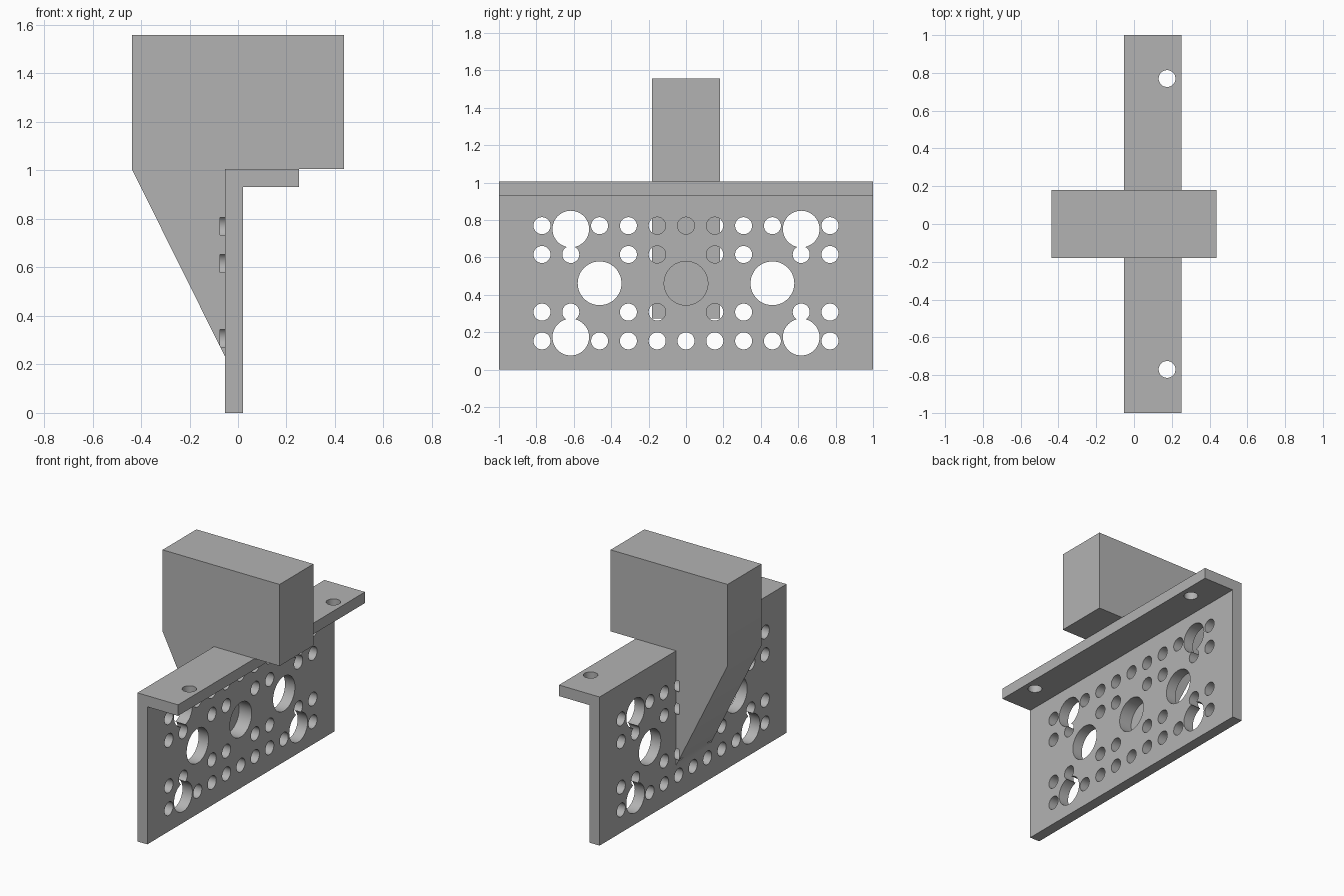
import bpy
import bmesh
import math
from mathutils import Matrix

cube = bpy.data.objects.get("Cube")
if cube:
    bpy.data.objects.remove(cube, do_unlink=True)

PITCH = 0.154       # spacing of the hole grid
TOP = 1.006         # top of the angle bracket
BACK, FACE = -0.053, 0.021

grey = bpy.data.materials.new("plain grey")
grey.use_nodes = True
colour = (0.45, 0.45, 0.45, 1)
grey.diffuse_color = colour
grey.node_tree.nodes["Principled BSDF"].inputs["Base Color"].default_value = colour


def make_object(name, bm):
    bmesh.ops.recalc_face_normals(bm, faces=bm.faces)
    mesh = bpy.data.meshes.new(name)
    bm.to_mesh(mesh)
    bm.free()
    mesh.materials.append(grey)
    obj = bpy.data.objects.new(name, mesh)
    bpy.context.collection.objects.link(obj)
    return obj


def extrude_profile(name, profile, half_width):
    """Extrude an x-z outline symmetrically along y."""
    bm = bmesh.new()
    face = bm.faces.new([bm.verts.new((x, -half_width, z)) for x, z in profile])
    new = bmesh.ops.extrude_face_region(bm, geom=[face])["geom"]
    verts = [g for g in new if isinstance(g, bmesh.types.BMVert)]
    bmesh.ops.translate(bm, verts=verts, vec=(0, 2 * half_width, 0))
    return make_object(name, bm)


def add_drill(bm, centre, radius, depth, sideways=True):
    turn = Matrix.Rotation(math.pi / 2, 4, "Y") if sideways else Matrix()
    bmesh.ops.create_cone(bm, cap_ends=True, segments=48, radius1=radius,
                          radius2=radius, depth=depth,
                          matrix=Matrix.Translation(centre) @ turn)


def combine(target, tool, operation):
    mod = target.modifiers.new(operation.lower(), "BOOLEAN")
    mod.operation = operation
    mod.solver = "EXACT"
    mod.object = tool
    bpy.context.view_layer.objects.active = target
    bpy.ops.object.modifier_apply(modifier=mod.name)
    bpy.data.objects.remove(tool, do_unlink=True)


# Angle bracket: upright plate with a top flange
bracket = extrude_profile("mounting_bracket", [
    (BACK, 0), (FACE, 0), (FACE, 0.931), (0.251, 0.931), (0.251, TOP), (BACK, TOP)], 1.0)

# Block with its tapered rear gusset, sunk slightly into the bracket
block = extrude_profile("block", [
    (-0.438, 1.558), (0.438, 1.558), (0.438, TOP), (0.15, TOP), (0.15, 0.97),
    (-0.02, 0.97), (-0.02, 0.231), (BACK, 0.231), (-0.438, TOP)], 0.181)
combine(bracket, block, "UNION")

# Drills run through the plate and a little way into the gusset
drill_x, drill_depth = 0.013, 0.174

# Small holes on the grid, plus one at each end of the flange
outer_columns = (-5, -3, -2, -1, 0, 1, 2, 3, 5)
inner_columns = (-5, -4, -2, -1, 1, 2, 4, 5)
small = bmesh.new()
for row, columns in ((1, outer_columns), (2, inner_columns),
                     (4, inner_columns), (5, outer_columns)):
    for column in columns:
        add_drill(small, (drill_x, column * PITCH, row * PITCH), 0.0455, drill_depth)
for side in (-5, 5):
    add_drill(small, (0.175, side * PITCH, TOP), 0.0445, 0.3, sideways=False)
combine(bracket, make_object("small_drills", small), "DIFFERENCE")

# Large holes: three in the middle row, one near each corner
large = bmesh.new()
for column in (-3, 0, 3):
    add_drill(large, (drill_x, column * PITCH, 3 * PITCH), 0.117, drill_depth)
for column in (-4, 4):
    for z in (0.174, 0.752):
        add_drill(large, (drill_x, column * PITCH, z), 0.098, drill_depth)
combine(bracket, make_object("large_drills", large), "DIFFERENCE")

# Smooth hole walls, crisp edges
bpy.ops.object.select_all(action="DESELECT")
bracket.select_set(True)
bpy.context.view_layer.objects.active = bracket
bpy.ops.object.shade_smooth_by_angle(angle=math.radians(30))
